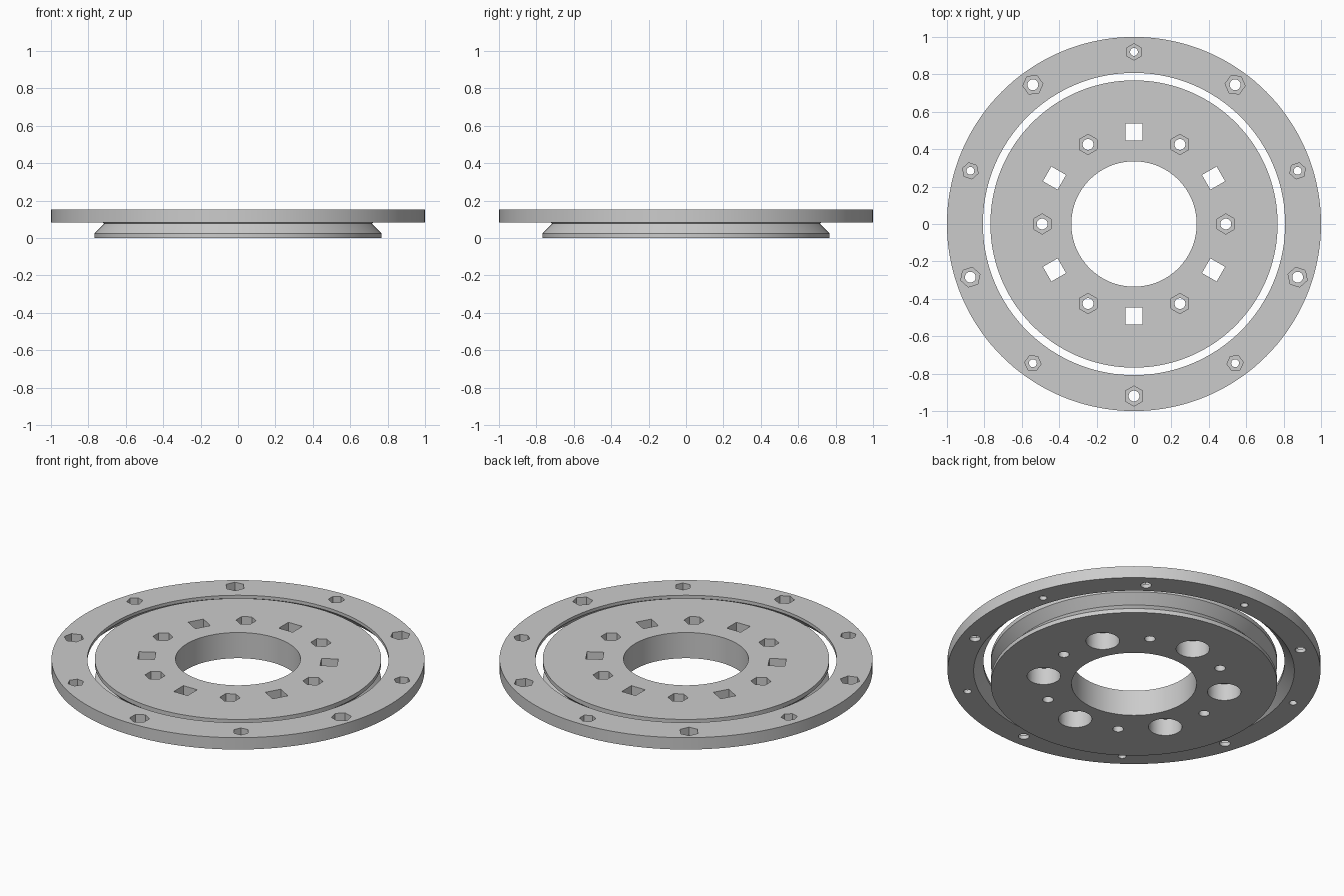
import bpy
import bmesh
from math import cos, sin, radians, tau
from mathutils import Matrix

cube = bpy.data.objects.get("Cube")
if cube:
    bpy.data.objects.remove(cube, do_unlink=True)

HEIGHT = 0.152
RING_BOTTOM = 0.082

steel = bpy.data.materials.new("plain_grey")
grey = (0.6, 0.6, 0.6, 1)
steel.diffuse_color = grey
steel.use_nodes = True
steel.node_tree.nodes["Principled BSDF"].inputs["Base Color"].default_value = grey


def make_object(name, bm):
    bmesh.ops.recalc_face_normals(bm, faces=bm.faces)
    mesh = bpy.data.meshes.new(name)
    bm.to_mesh(mesh)
    bm.free()
    mesh.materials.append(steel)
    obj = bpy.data.objects.new(name, mesh)
    bpy.context.collection.objects.link(obj)
    return obj


def lathe(name, profile, segments=144):
    """Spin a closed (radius, height) profile about the z axis."""
    bm = bmesh.new()
    loops = []
    for i in range(segments):
        a = tau * i / segments
        loops.append([bm.verts.new((r * cos(a), r * sin(a), z)) for r, z in profile])
    n = len(profile)
    for i in range(segments):
        here, after = loops[i], loops[(i + 1) % segments]
        for j in range(n):
            k = (j + 1) % n
            bm.faces.new((here[j], after[j], after[k], here[k]))
    return make_object(name, bm)


def circle_cutter(name, angles, place, sides, radius, low, high, turn=0):
    """Prisms set round a circle; turn is measured from the outward direction."""
    bm = bmesh.new()
    for angle in angles:
        a = radians(angle)
        spot = Matrix.Translation((place * cos(a), place * sin(a), (low + high) / 2))
        spin = Matrix.Rotation(a + radians(turn), 4, 'Z')
        # cones start with a corner on the y axis
        align = Matrix.Rotation(radians(-90), 4, 'Z')
        bmesh.ops.create_cone(bm, cap_ends=True, segments=sides, radius1=radius,
                              radius2=radius, depth=high - low,
                              matrix=spot @ spin @ align)
    return make_object(name, bm)


def cut(body, cutters):
    bpy.ops.object.select_all(action='DESELECT')
    body.select_set(True)
    bpy.context.view_layer.objects.active = body
    for cutter in cutters:
        cutter.hide_render = True
        mod = body.modifiers.new("cut", 'BOOLEAN')
        mod.operation = 'DIFFERENCE'
        mod.solver = 'EXACT'
        mod.object = cutter
        bpy.ops.object.modifier_apply(modifier=mod.name)
        bpy.data.objects.remove(cutter, do_unlink=True)
    bpy.ops.object.shade_smooth_by_angle(angle=radians(25))


# Inner race: disc with a wide bore and a V groove round its rim
inner = lathe("inner_race", [
    (0.335, 0), (0.768, 0), (0.768, 0.024), (0.716, HEIGHT / 2),
    (0.768, HEIGHT - 0.024), (0.768, HEIGHT), (0.335, HEIGHT)])

# Outer race: flat ring with a bevelled lower inner edge
outer = lathe("outer_race", [
    (0.86, RING_BOTTOM), (1, RING_BOTTOM), (1, HEIGHT),
    (0.808, HEIGHT), (0.808, 0.134)])

# Inner holes: nut pockets over bolt holes, square drives over round sockets
bolts = range(0, 360, 60)
drives = range(30, 390, 60)
cut(inner, [
    circle_cutter("nut_pockets", bolts, 0.491, 6, 0.054, 0.075, 0.2, turn=30),
    circle_cutter("bolt_holes", bolts, 0.491, 32, 0.029, -0.1, 0.2),
    circle_cutter("round_sockets", drives, 0.491, 48, 0.09, -0.1, 0.1),
    circle_cutter("square_drives", drives, 0.491, 4, 0.064, -0.05, 0.2, turn=45),
])

# Outer holes: small and large nut pockets alternate round the ring
cutters = []
for start, pocket, hole in ((90, 0.044, 0.021), (54, 0.054, 0.029)):
    spots = range(start, start + 360, 72)
    cutters.append(circle_cutter("ring_pockets", spots, 0.92, 6, pocket, 0.105, 0.2))
    cutters.append(circle_cutter("ring_holes", spots, 0.92, 32, hole, -0.1, 0.2))
cut(outer, cutters)
